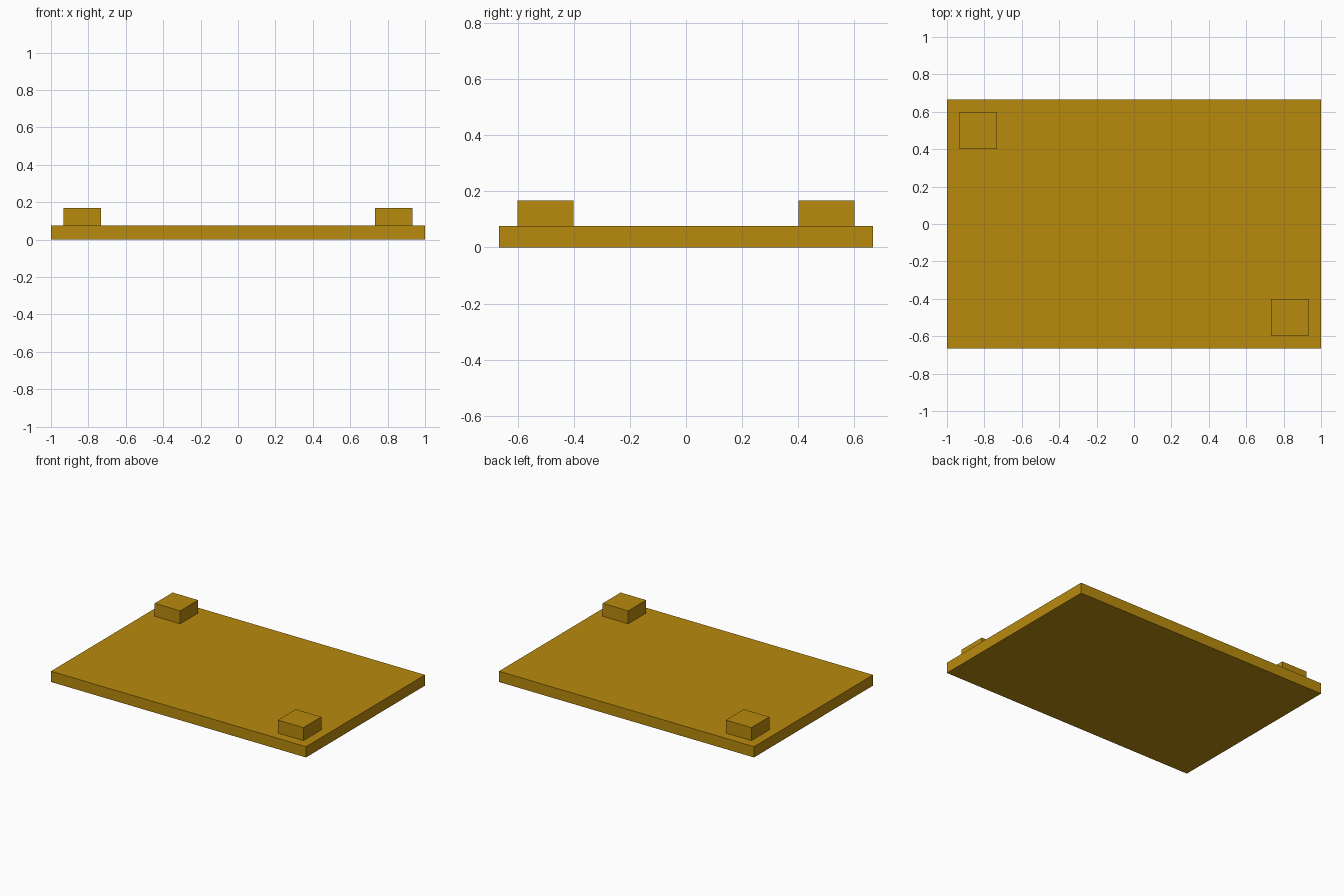
import bpy

if "Cube" in bpy.data.objects:
    bpy.data.objects.remove(bpy.data.objects["Cube"])

gold = bpy.data.materials.new("gold")
gold.diffuse_color = (0.479, 0.254, 0.004, 1)
gold.use_nodes = True
gold.node_tree.nodes["Principled BSDF"].inputs["Base Color"].default_value = gold.diffuse_color


def box(name, x, y, z0, z1, sx, sy):
    bpy.ops.mesh.primitive_cube_add(size=1, location=(x, y, (z0 + z1) / 2))
    ob = bpy.context.object
    ob.name = name
    ob.scale = (sx, sy, z1 - z0)
    bpy.ops.object.transform_apply(location=False, rotation=False, scale=True)
    ob.data.materials.append(gold)
    return ob


# Base slab
box("base_plate", 0, 0, 0, 0.076, 2, 1.333)

# Raised blocks on two opposite corners
for name, s in (("front_right_block", 1), ("back_left_block", -1)):
    box(name, s * 0.833, -s * 0.5, 0.076, 0.168, 0.2, 0.2)
